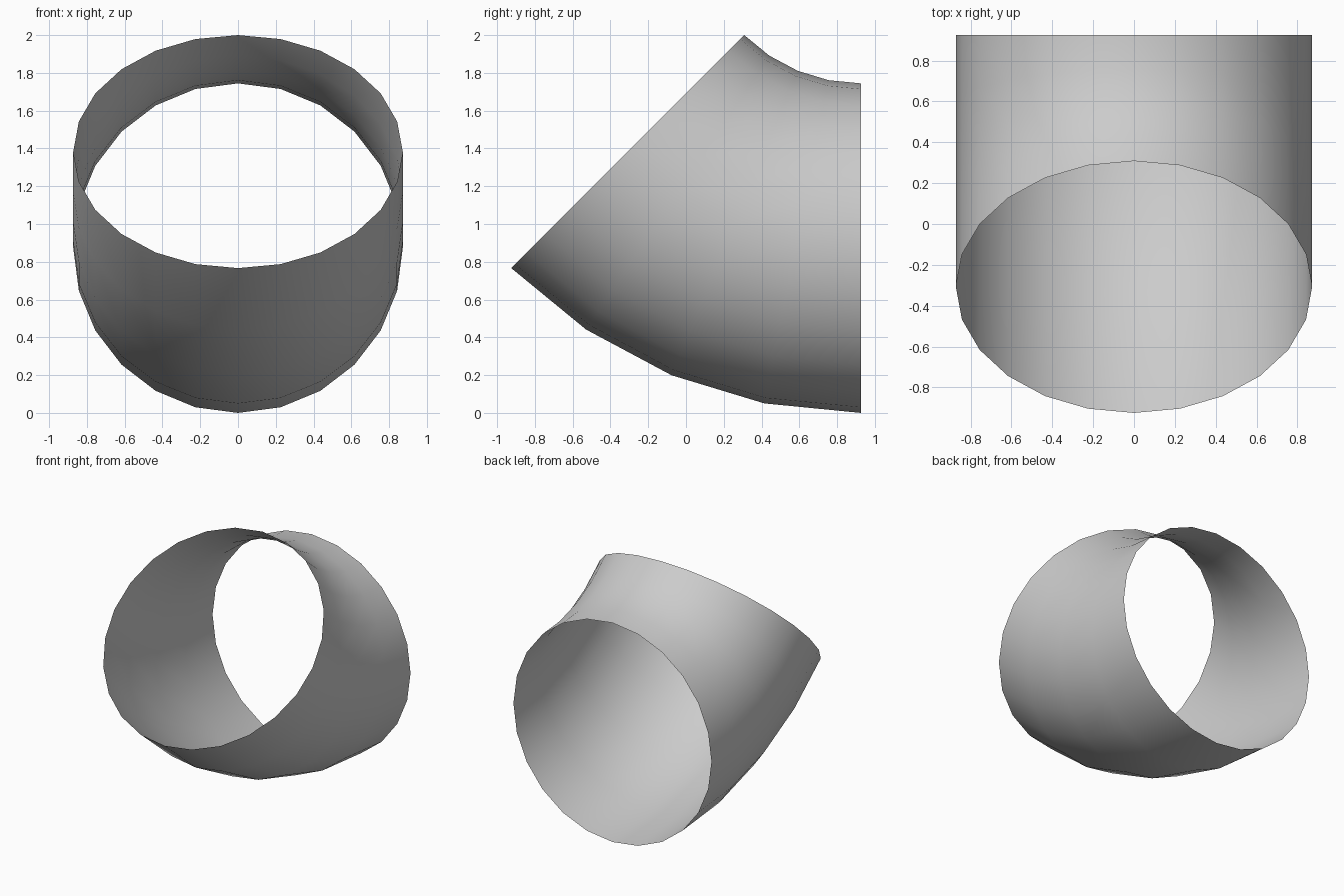
import bpy, bmesh, math
from mathutils import Matrix, Vector

if "Cube" in bpy.data.objects:
    bpy.data.objects.remove(bpy.data.objects["Cube"])

# Dimensions: tube radius, bend centre on the back plane
BEND = math.radians(45)
R = 2 / (3 - math.cos(BEND))
CENTRE_Z = 3 * R
BACK_Y = 3 * R * math.sin(BEND) / 2

bm = bmesh.new()

# Back opening: 24-sided ring standing in the xz plane
place = Matrix.Translation((0, BACK_Y, R)) @ Matrix.Rotation(math.pi / 2, 4, 'X')
bmesh.ops.create_circle(bm, segments=24, radius=R, matrix=place)

# Sweep the ring forward and up through the elbow, both ends left open
bmesh.ops.spin(bm, geom=bm.verts[:] + bm.edges[:], cent=(0, BACK_Y, CENTRE_Z),
               axis=(1, 0, 0), angle=-BEND, steps=4)
bmesh.ops.recalc_face_normals(bm, faces=bm.faces)

# Make normals point away from the tube's centre line
bm.faces.ensure_lookup_table()
side = max(bm.faces, key=lambda f: f.calc_center_median().x)
if side.normal.dot(Vector((1, 0, 0))) < 0:
    bmesh.ops.reverse_faces(bm, faces=bm.faces)
for f in bm.faces:
    f.smooth = True

# Pipe elbow object
mesh = bpy.data.meshes.new("pipe_elbow")
bm.to_mesh(mesh)
bm.free()
elbow = bpy.data.objects.new("pipe_elbow", mesh)
bpy.context.collection.objects.link(elbow)
